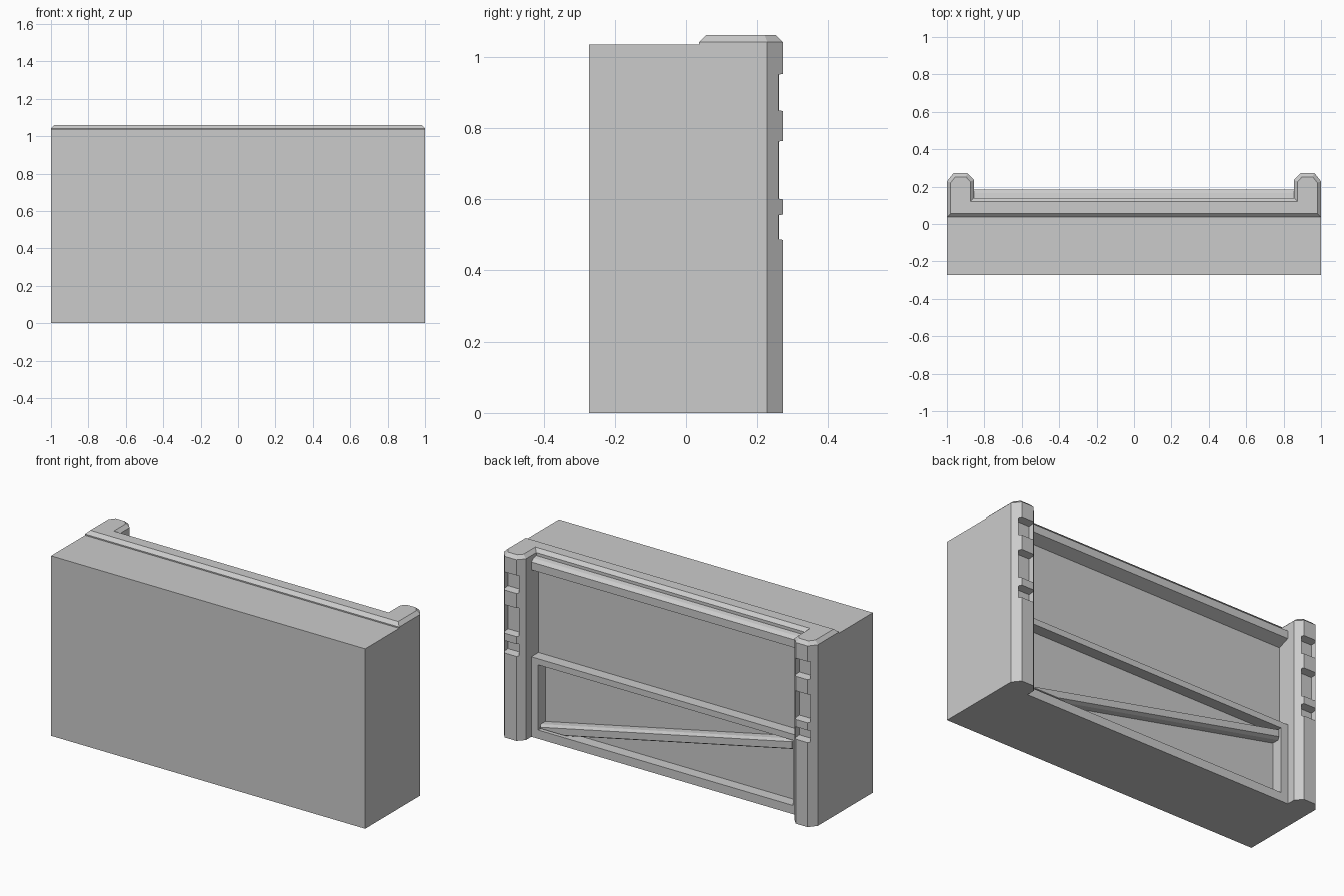
import bpy, bmesh
from mathutils import Matrix, Vector

old = bpy.data.objects.get("Cube")
if old:
    bpy.data.objects.remove(old, do_unlink=True)

GREY = (0.6, 0.6, 0.6, 1)
stone = bpy.data.materials.new("plain grey")
stone.use_nodes = True
stone.diffuse_color = GREY
stone.node_tree.nodes["Principled BSDF"].inputs["Base Color"].default_value = GREY

BACK = 0.12      # recessed back panel
INNER = 0.855    # inner side of pillars
FRAME = 0.185    # front plane of the lower frame


def finish(name, bm):
    bmesh.ops.recalc_face_normals(bm, faces=bm.faces)
    mesh = bpy.data.meshes.new(name)
    bm.to_mesh(mesh)
    bm.free()
    mesh.materials.append(stone)
    obj = bpy.data.objects.new(name, mesh)
    bpy.context.collection.objects.link(obj)
    return obj


def prism(name, outline, direction, taper=0.0, rise=0.0):
    """Extrude an outline along direction; optionally add a chamfered top."""
    bm = bmesh.new()
    direction = Vector(direction)
    base = bm.faces.new([bm.verts.new(p) for p in outline])
    out = bmesh.ops.extrude_face_region(bm, geom=[base], use_keep_orig=True)
    verts = [g for g in out["geom"] if isinstance(g, bmesh.types.BMVert)]
    bmesh.ops.translate(bm, verts=verts, vec=direction)
    bmesh.ops.recalc_face_normals(bm, faces=bm.faces)
    if taper:
        end = [f for f in bm.faces if all(v in verts for v in f.verts)]
        bmesh.ops.inset_region(bm, faces=end, thickness=taper, use_even_offset=True)
        bmesh.ops.translate(bm, verts=list(end[0].verts),
                            vec=direction.normalized() * rise)
    return finish(name, bm)


def box(name, x0, x1, y0, y1, z0, z1):
    return prism(name, [(x0, y0, z0), (x1, y0, z0), (x1, y1, z0), (x0, y1, z0)],
                 (0, 0, z1 - z0))


# Main block
box("main_block", -1, 1, -0.272, BACK, 0, 1.035)

# Pillars with tapered notches cut in their back faces
edge = [(1, 0.228), (0.965, 0.272), (0.89, 0.272), (INNER, 0.235)]
notches = [(0.855, 0.945), (0.607, 0.757), (0.493, 0.55)]
for side, label in ((1, "left"), (-1, "right")):
    outline = [(1, BACK)] + edge + [(INNER, BACK)]
    pillar = prism(label + "_pillar", [(side * x, y, 0) for x, y in outline], (0, 0, 1.037))
    for low, high in notches:
        bm = bmesh.new()
        mid = (0.9275 * side, 0.265, (low + high) / 2)
        bmesh.ops.create_cube(bm, size=1, matrix=Matrix.Translation(mid) @
                              Matrix.Diagonal((0.09, 0.07, high - low, 1)))
        for v in bm.verts:
            if v.co.y > 0.27:
                v.co.z += 0.012 if v.co.z > mid[2] else -0.012
                v.co.x += 0.006 if v.co.x > mid[0] else -0.006
        cutter = finish("notch_cutter", bm)
        cutter.hide_render = True
        cut = pillar.modifiers.new("notch", "BOOLEAN")
        cut.operation = "DIFFERENCE"
        cut.solver = "EXACT"
        cut.object = cutter
        bpy.context.view_layer.objects.active = pillar
        bpy.ops.object.modifier_apply(modifier=cut.name)
        bpy.data.objects.remove(cutter, do_unlink=True)

# Chamfered cap wrapping over both pillars
half = [(1, 0.037)] + edge + [(INNER, 0.14)]
cap = [(x, y, 1.035) for x, y in half] + [(-x, y, 1.035) for x, y in reversed(half)]
prism("top_cap", cap, (0, 0, 0.007), taper=0.02, rise=0.019)

# Cornice under the cap
profile = [(BACK, 1.035), (0.14, 1.035), (0.14, 1.025), (0.165, 1.02),
           (FRAME, 1.005), (FRAME, 0.96), (BACK, 0.935)]
prism("cornice", [(-INNER, y, z) for y, z in profile], (2 * INNER, 0, 0))

# Lower frame
box("bottom_rail", -INNER, INNER, BACK, FRAME, 0, 0.05)
box("top_rail", -INNER, INNER, BACK, FRAME, 0.425, 0.46)
for side, label in ((1, "left"), (-1, "right")):
    x0, x1 = sorted((side * 0.812, side * INNER))
    box(label + "_stile", x0, x1, BACK, FRAME, 0.05, 0.425)

# Diagonal brace with chamfered edges
brace = [(0.812, 0.05), (0.812, 0.075), (-0.812, 0.425), (-0.812, 0.365), (0.65, 0.05)]
prism("diagonal_brace", [(x, BACK, z) for x, z in brace], (0, 0.04, 0),
      taper=0.01, rise=0.02)
